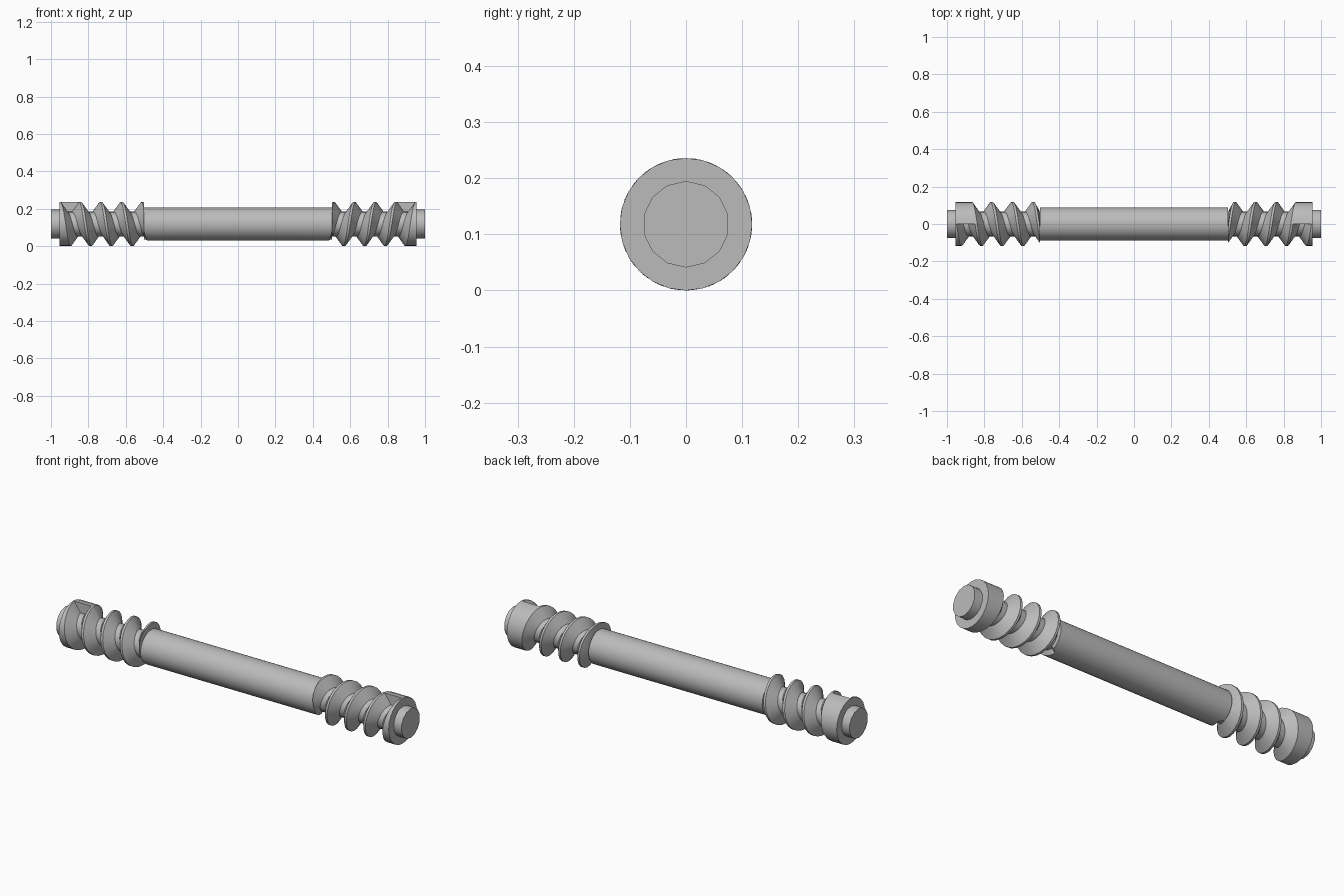
import bpy, bmesh
from math import sin, cos, pi, radians

cube = bpy.data.objects.get("Cube")
if cube:
    bpy.data.objects.remove(cube, do_unlink=True)

OUTER, CORE, STUB, SHAFT = 0.118, 0.066, 0.077, 0.088   # radii
PITCH, START, STOP = 0.111, -0.955, -0.503              # thread along x
CREST, BASE = 0.006, 0.042                              # half widths of thread
STEPS = 24

grey = bpy.data.materials.new("plain grey")
grey.use_nodes = True
grey.diffuse_color = (0.5, 0.5, 0.5, 1)
grey.node_tree.nodes["Principled BSDF"].inputs["Base Color"].default_value = (0.5, 0.5, 0.5, 1)


def at(x, r, t):
    """Point at radius r, t turns around the axis."""
    return (x, -r * sin(2 * pi * t), OUTER + r * cos(2 * pi * t))


def skin(name, sections, closed=False, caps=True):
    """Join equal point loops into a surface and mirror it to the other end."""
    bm = bmesh.new()
    rings = [[bm.verts.new(p) for p in s] for s in sections]
    n = len(rings[0])
    for a, b in zip(rings, rings[1:]):
        for i in range(n):
            j = (i + 1) % n
            bm.faces.new((a[i], a[j], b[j], b[i]))
    if caps:
        bm.faces.new(rings[0])
        bm.faces.new(rings[-1])
    bmesh.ops.remove_doubles(bm, verts=bm.verts, dist=0.00001)
    bmesh.ops.recalc_face_normals(bm, faces=bm.faces)
    mesh = bpy.data.meshes.new(name)
    bm.to_mesh(mesh)
    bm.free()
    mesh.materials.append(grey)
    ob = bpy.data.objects.new(name, mesh)
    bpy.context.collection.objects.link(ob)
    bpy.ops.object.select_all(action='DESELECT')
    ob.select_set(True)
    bpy.context.view_layer.objects.active = ob
    bpy.ops.object.shade_smooth_by_angle(angle=radians(32))
    mod = ob.modifiers.new("mirror", 'MIRROR')
    mod.use_clip = True
    return ob


def thread_section(t, filled):
    """Cross-section of the thread, cut off at the shaft plane."""
    x = START + PITCH * t
    profile = [(x - BASE, CORE - 0.01), (x - BASE, CORE), (x - CREST, OUTER),
               (x + CREST, OUTER), (x + BASE, CORE), (x + BASE, CORE - 0.01)]
    if filled:
        profile[:3] = [(START, CORE - 0.01), (START, CORE), (START, OUTER)]
    top = OUTER
    if x - CREST > STOP:
        top = CORE + (OUTER - CORE) * max(0, STOP - x + BASE) / (BASE - CREST)
    return [at(min(px, STOP), min(r, top), t) for px, r in profile]


# Solid end wedge, bounded by the first turn of the thread
skin("end_collar", [thread_section(i / STEPS, True) for i in range(STEPS + 1)])

# Remaining turns, running out at the shaft
last = (STOP + BASE - START) / PITCH
count = int((last - 1) * STEPS)
skin("worm_thread", [thread_section(1 + (last - 1) * i / count, False)
                     for i in range(count + 1)])


def ring(x, r, n):
    return [at(x, r, i / n) for i in range(n)]


# Core rod under the thread, and the wider end stub
skin("thread_core", [ring(-0.95, CORE, STEPS), ring(-0.45, CORE, STEPS)])
skin("end_stub", [ring(-1, STUB, 14), ring(-0.95, STUB, 14)])


# Middle shaft, with the tail of the thread groove cut into its end
def shaft_end(t, inset):
    if t < 0.56:
        return max(STOP, START + PITCH * (4 + t) - inset)
    return STOP


N = 32
skin("middle_shaft", [
    [at(shaft_end(i / N, BASE), CORE - 0.005, i / N) for i in range(N)],
    [at(shaft_end(i / N, 0.028), SHAFT, i / N) for i in range(N)],
    ring(0, SHAFT, N)], caps=False)
